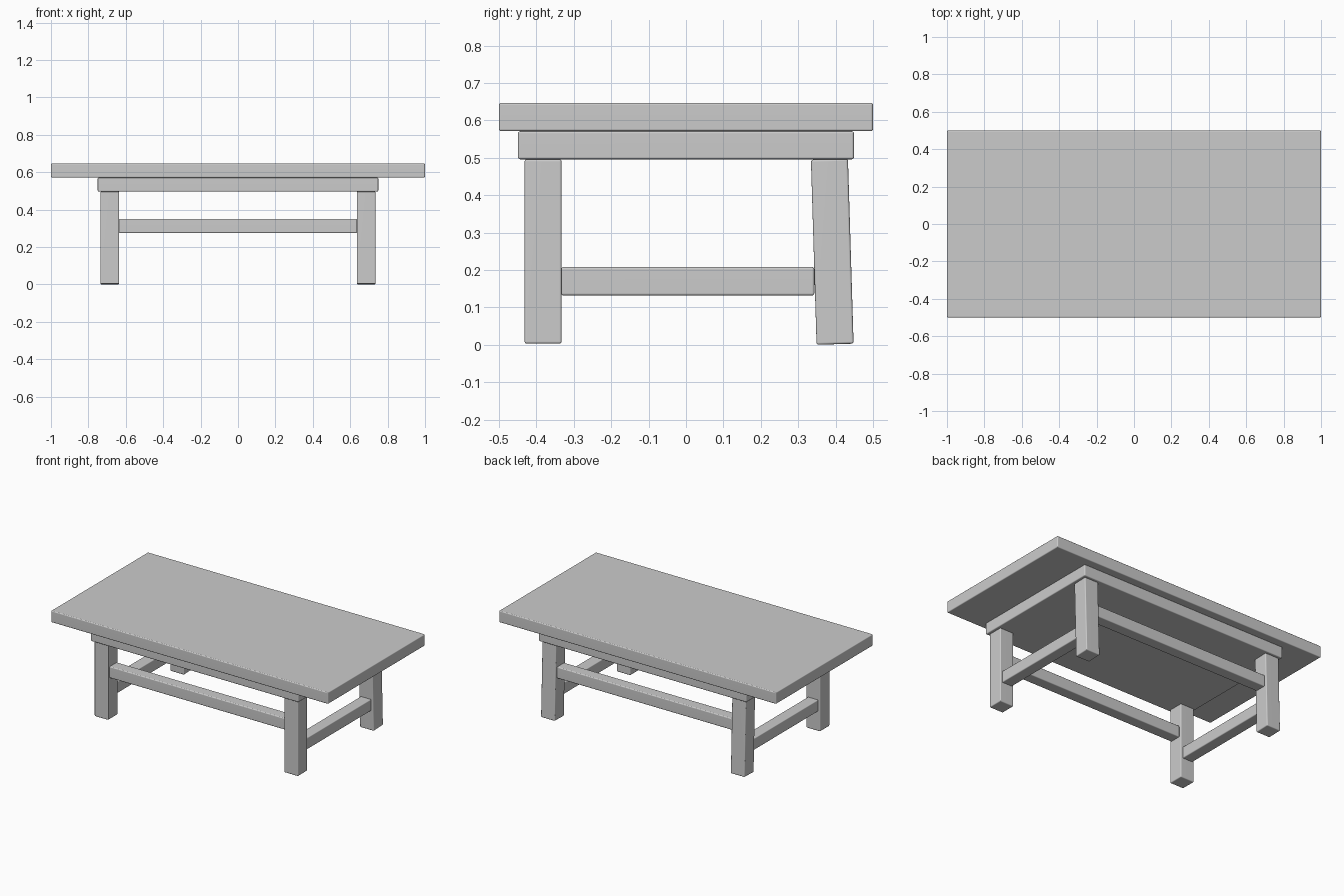
import bpy, bmesh
from math import radians
from mathutils import Vector, Matrix

if "Cube" in bpy.data.objects:
    bpy.data.objects.remove(bpy.data.objects["Cube"])


def block(name, center, size, tilt=0.0, bevel=0.006):
    """Box with softly rounded edges, optionally tilted about x."""
    bm = bmesh.new()
    bmesh.ops.create_cube(bm, size=1.0)
    bmesh.ops.scale(bm, vec=Vector(size), verts=bm.verts)
    bmesh.ops.bevel(bm, geom=bm.edges[:], offset=bevel, segments=3,
                    profile=0.5, affect='EDGES')
    for f in bm.faces:
        f.smooth = True
    bm.transform(Matrix.Rotation(radians(tilt), 4, 'X'))
    mesh = bpy.data.meshes.new(name)
    bm.to_mesh(mesh)
    bm.free()
    obj = bpy.data.objects.new(name, mesh)
    obj.location = center
    bpy.context.collection.objects.link(obj)
    mod = obj.modifiers.new("Weighted normals", 'WEIGHTED_NORMAL')
    mod.keep_sharp = True
    return obj


# Top and the solid slab beneath it
block("table_top", (0, 0, 0.609), (2.0, 1.0, 0.076))
block("under_slab", (0, 0, 0.5335), (1.5, 0.898, 0.075))

LEG_X = 0.685
for side, sx in (("left", -1), ("right", 1)):
    # Straight front legs, slightly splayed back legs
    block(f"front_{side}_leg", (sx * LEG_X, -0.382, 0.2495), (0.1, 0.099, 0.493))
    block(f"back_{side}_leg", (sx * LEG_X, 0.391, 0.249), (0.1, 0.099, 0.495), tilt=1.75)
    # Low side stretchers
    block(f"{side}_stretcher", (sx * LEG_X, 0.0045, 0.17), (0.075, 0.677, 0.076))

# Higher long stretchers
for name, y in (("front", -0.382), ("back", 0.388)):
    block(f"{name}_stretcher", (0, y, 0.312), (1.272, 0.075, 0.075))
